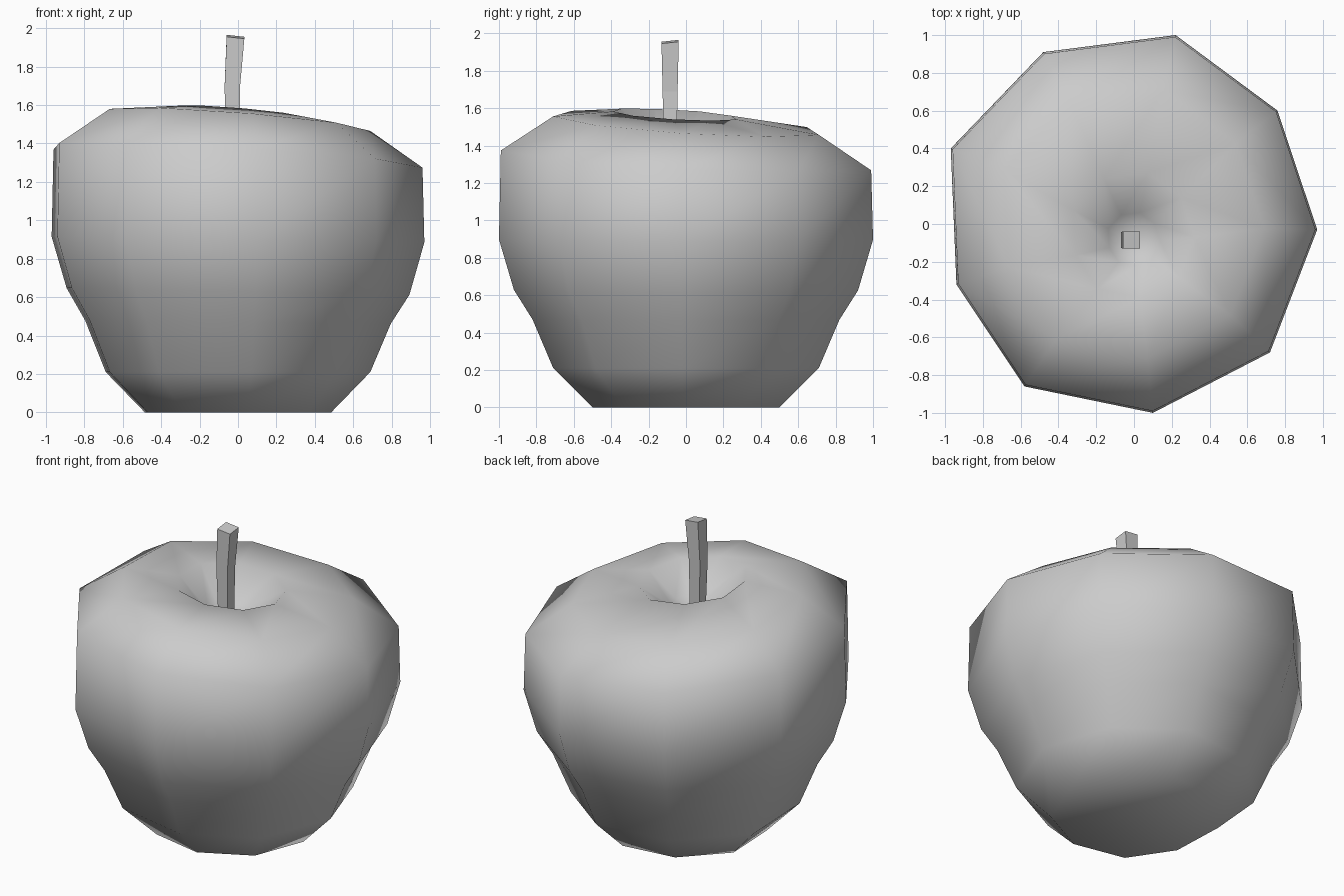
import bpy, bmesh
from math import radians
from mathutils import Vector

if "Cube" in bpy.data.objects:
    bpy.data.objects.remove(bpy.data.objects["Cube"])


def loft(name, rings, smooth, end_point=None):
    """Skin a stack of closed rings; cap the start, and the end flat or to a point."""
    bm = bmesh.new()
    loops = [[bm.verts.new(p) for p in ring] for ring in rings]
    n = len(loops[0])
    for a, b in zip(loops, loops[1:]):
        for i in range(n):
            j = (i + 1) % n
            bm.faces.new((a[i], a[j], b[j], b[i]))
    bm.faces.new(loops[0][::-1])
    if end_point:
        tip = bm.verts.new(end_point)
        for i in range(n):
            bm.faces.new((loops[-1][i], loops[-1][(i + 1) % n], tip))
    else:
        bm.faces.new(loops[-1])
    bmesh.ops.recalc_face_normals(bm, faces=bm.faces)
    for f in bm.faces:
        f.smooth = smooth
    me = bpy.data.meshes.new(name)
    bm.to_mesh(me)
    bm.free()
    ob = bpy.data.objects.new(name, me)
    bpy.context.collection.objects.link(ob)
    return ob


# Uneven nine-sided outline seen from above, counter-clockwise
outline = [(0.97, -0.03), (0.76, 0.60), (0.22, 1.0), (-0.48, 0.91), (-0.97, 0.40),
           (-0.94, -0.32), (-0.58, -0.86), (0.10, -1.0), (0.72, -0.68)]

# Fruit rings: scale, height, tilt along x, tilt along y, centre offset in y
profile = [(0.50, 0.00, 0.00, 0.00, 0.00),
           (0.71, 0.21, 0.00, 0.00, 0.00),
           (0.82, 0.47, -0.01, 0.00, 0.00),
           (0.92, 0.63, -0.02, 0.00, 0.00),
           (1.00, 0.90, -0.015, 0.00, 0.00),
           (0.99, 1.33, -0.06, -0.05, 0.00),
           (0.71, 1.515, -0.075, -0.065, 0.00),
           (0.33, 1.565, -0.08, -0.06, -0.06),
           (0.14, 1.40, -0.03, -0.03, -0.08)]
rings = []
for s, z, tx, ty, oy in profile:
    rings.append([Vector((x * s, y * s + oy, z + tx * x * s + ty * y * s))
                  for x, y in outline])
loft("apple_body", rings, True, (-0.02, -0.085, 1.33))

# Square, slightly bent stem: centre x, height, half width, end tilt
stem = []
for cx, z, h, t in [(-0.025, 1.30, 0.033, 0), (-0.03, 1.69, 0.04, 0), (-0.013, 1.955, 0.046, 0.01)]:
    stem.append([Vector((cx + sx * h, -0.085 + sy * h, z - sx * t * 0.5 + sy * t * 0.5))
                 for sx, sy in [(-1, -1), (1, -1), (1, 1), (-1, 1)]])
loft("stem", stem, False)
